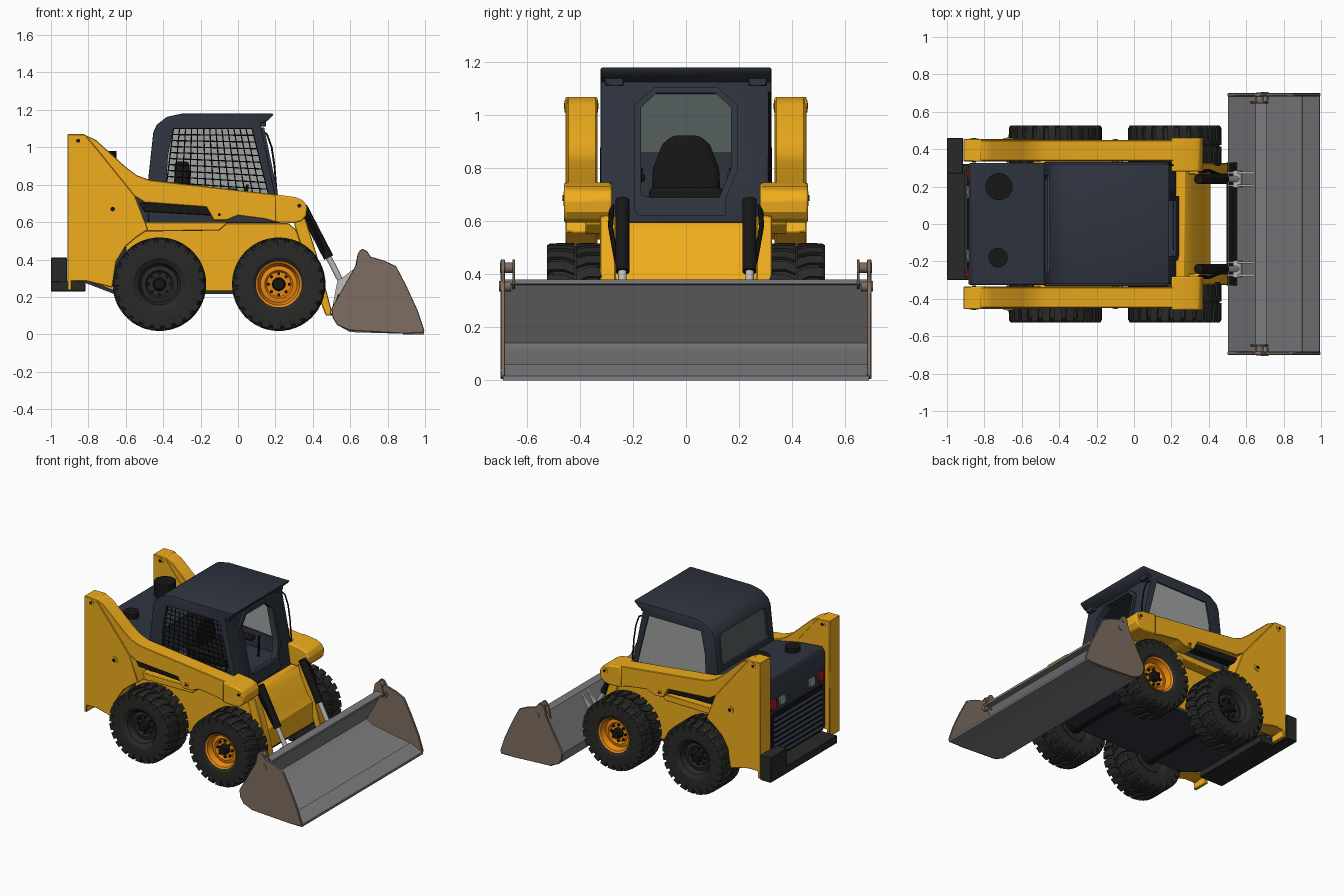
import bpy, bmesh, math
from mathutils import Vector

if "Cube" in bpy.data.objects:
    bpy.data.objects.remove(bpy.data.objects["Cube"])

def mat(name, r, g, b):
    m = bpy.data.materials.new(name)
    m.diffuse_color = (r, g, b, 1)
    m.use_nodes = True
    m.node_tree.nodes["Principled BSDF"].inputs["Base Color"].default_value = m.diffuse_color
    return m

YEL = mat("yellow", 0.87, 0.42, 0.012)
NAVY = mat("navy", 0.028, 0.034, 0.05)
BLACK = mat("black", 0.008, 0.008, 0.008)
RUB = mat("rubber", 0.022, 0.022, 0.02)
ORG = mat("orange", 0.85, 0.25, 0.005)
BRN = mat("brown", 0.21, 0.155, 0.12)
STEEL = mat("steel", 0.2, 0.2, 0.21)
CHROME = mat("chrome", 0.5, 0.5, 0.5)
GLASS = mat("glass", 0.35, 0.36, 0.36)
TINT = mat("tinted_glass", 0.1, 0.13, 0.125)
RED = mat("red", 0.5, 0.01, 0.01)

def finish(name, bm, m, bevel=0):
    bmesh.ops.recalc_face_normals(bm, faces=bm.faces)
    me = bpy.data.meshes.new(name)
    bm.to_mesh(me)
    bm.free()
    me.materials.append(m)
    o = bpy.data.objects.new(name, me)
    bpy.context.collection.objects.link(o)
    if bevel:
        b = o.modifiers.new("bevel", 'BEVEL')
        b.width, b.segments, b.angle_limit = bevel, (1 if bevel < .005 else 2), math.radians(35)
    return o

def prism(name, pts, a, b, m, axis='y', bevel=0):
    """Extrude an (x,z) profile along y, or a (y,z) profile along x."""
    bm = bmesh.new()
    put = (lambda p, d: (p[0], d, p[1])) if axis == 'y' else (lambda p, d: (d, p[0], p[1]))
    lo, hi = [[bm.verts.new(put(p, d)) for p in pts] for d in (a, b)]
    n = len(pts)
    bm.faces.new(lo)
    bm.faces.new(hi)
    for i in range(n):
        bm.faces.new((lo[i], lo[(i + 1) % n], hi[(i + 1) % n], hi[i]))
    return finish(name, bm, m, bevel)

def box(name, x0, x1, y0, y1, z0, z1, m, bevel=0):
    return prism(name, [(x0, z0), (x1, z0), (x1, z1), (x0, z1)], y0, y1, m, 'y', bevel)

def rods(name, segs, r, m, n=16):
    """One object made of cylinders between point pairs."""
    bm = bmesh.new()
    for p, q in segs:
        p, q = Vector(p), Vector(q)
        M = (q - p).to_track_quat('Z', 'Y').to_matrix().to_4x4()
        M.translation = (p + q) / 2
        bmesh.ops.create_cone(bm, cap_ends=True, segments=n, radius1=r, radius2=r,
                              depth=(q - p).length, matrix=M)
    return finish(name, bm, m)

def lathe(name, prof, c, s, m, n=48):
    """Spin an (r, y) profile round the y axis at c; s flips it for the other side."""
    bm = bmesh.new()
    vs = [bm.verts.new((c[0] + r, c[1] + s * y, c[2])) for r, y in prof]
    es = [bm.edges.new(e) for e in zip(vs, vs[1:])]
    bmesh.ops.spin(bm, geom=vs + es, cent=c, axis=(0, 1, 0), angle=2 * math.pi, steps=n)
    bmesh.ops.remove_doubles(bm, verts=bm.verts, dist=1e-5)
    return finish(name, bm, m)

def cut(o, *cutters):
    for c in cutters:
        c.hide_render = True
        md = o.modifiers.new("cut", 'BOOLEAN')
        md.object, md.operation, md.solver = c, 'DIFFERENCE', 'EXACT'
    dg = bpy.context.evaluated_depsgraph_get()
    me = bpy.data.meshes.new_from_object(o.evaluated_get(dg))
    o.modifiers.clear()
    o.data = me
    for c in cutters:
        bpy.data.objects.remove(c)

# wheels
def wheel(tag, x, s, rim):
    c = (x, s * 0.4175, 0.268)
    half = [(0.12, 0.085), (0.14, 0.1), (0.2, 0.105), (0.225, 0.1), (0.238, 0.085)]
    lathe(tag + "_tyre", half + [(r, -y) for r, y in reversed(half)], c, s, RUB)
    bm = bmesh.new()
    for i in range(24):
        for k in (1, -1):
            a0 = (i + (0.5 if k < 0 else 0)) * math.pi / 12
            rings = []
            for y, da, ri, ro in ((0.004, 0, .23, .25), (.045, .08, .23, .25),
                                  (.095, .08, .22, .249), (.108, .08, .2, .241)):
                rings.append([bm.verts.new((c[0] + r * math.cos(a0 + da + w), c[1] + k * y,
                              c[2] + r * math.sin(a0 + da + w)))
                              for r, w in ((ri, -.09), (ro, -.085), (ro, .085), (ri, .09))])
            bm.faces.new(rings[0])
            bm.faces.new(rings[-1])
            for p, q in zip(rings, rings[1:]):
                for j in range(4):
                    bm.faces.new((p[j], p[(j + 1) % 4], q[(j + 1) % 4], q[j]))
    finish(tag + "_tread", bm, RUB)
    lathe(tag + "_rim", [(0, .035), (.065, .035), (.075, .05), (.098, .045), (.112, .085), (.123, .092),
                         (.123, 0)], c, s, rim)
    lathe(tag + "_rim_back", [(.123, 0), (.123, -.09), (.11, -.06), (0, -.06)], c, s, RUB)
    lathe(tag + "_hub", [(0, .075), (.026, .075), (.034, .065), (.036, .03)], c, s, BLACK, 24)
    rods(tag + "_bolts", [((x + .056 * math.cos(t), c[1] + s * .03, c[2] + .056 * math.sin(t)),
                           (x + .056 * math.cos(t), c[1] + s * .048, c[2] + .056 * math.sin(t)))
                          for t in [i * math.pi / 4 for i in range(8)]], .009, BLACK, 6)

for s, side in ((1, "left"), (-1, "right")):
    wheel("front_" + side, 0.218, s, ORG)
    wheel("rear_" + side, -0.42, s, RUB)

# chassis, belly and axles
prism("chassis", [(-.87, .3), (-.87, .45), (-.5, .595), (.27, .595), (.31, .56), (.365, .44), (.41, .38), (.41, .23),
                  (-.66, .23), (-.81, .29)], -.31, .31, YEL, bevel=.004)
prism("belly_plate", [(-.83, .28), (-.81, .3), (-.66, .24), (.40, .24), (.40, .215), (-.66, .215)], -.305, .305, NAVY)
rods("axles", [((x, -.36, .268), (x, .36, .268)) for x in (-.42, .218)], .06, BLACK)

# engine hood, grille, lamps, exhausts, bumper
prism("engine_hood", [(-.885, .3), (-.885, .85), (-.865, .885), (-.7, .87), (-.47, .825), (-.47, .59), (-.6, .5),
                      (-.6, .3)], -.325, .325, NAVY, bevel=.008)
box("grille_panel", -.892, -.88, -.29, .29, .3, .63, BLACK)
for i in range(8):
    z = .32 + i * .037
    prism(f"grille_slat_{i}", [(-.905, z), (-.89, z + .018), (-.885, z + .018), (-.885, z)], -.28, .28, NAVY)
for s in (1, -1):
    box("tail_lamp", -.895, -.88, s * .27 - .03, s * .27 + .03, .655, .73, RED, .004)
    box("reverse_lamp", -.895, -.88, s * .17 - .035, s * .17 + .035, .66, .72, GLASS, .004)
rods("air_cleaner", [((-.722, .2, .84), (-.722, .2, .98))], .072, BLACK, 32)
rods("exhaust_pipe", [((-.727, -.18, .84), (-.727, -.18, .905))], .052, BLACK, 32)
box("bumper_shelf", -1, -.815, -.30, .32, .23, .285, RUB, .004)
box("bumper_block", -1, -.913, .27, .46, .23, .41, RUB, .004)

# cab shell
cab = prism("cab", [(-.48, .6), (-.48, .83), (-.453, 1.08), (-.435, 1.12), (-.38, 1.163), (-.3, 1.18), (.19, 1.18),
                    (.185, 1.168), (.155, 1.14), (.12, 1.128), (.2, .74), (.225, .595)], -.322, .322, NAVY, bevel=.006)
win = [(-.385, .78), (-.375, .95), (-.345, 1.1), (.075, 1.1), (.165, .74)]
door = [(-.17, .70), (-.17, 1.03), (-.11, 1.085), (.11, 1.085), (.17, 1.03), (.17, .8), (.125, .69), (-.13, .69)]
rear = [(-.26, .88), (-.26, 1.06), (-.24, 1.08), (.24, 1.08), (.26, 1.06), (.26, .88), (.24, .86), (-.24, .86)]
cut(cab,
    prism("cut_inside", [(-.45, .64), (-.45, .83), (-.425, 1.08), (-.36, 1.13), (.09, 1.13), (.17, .74), (.19, .64)],
          -.295, .295, NAVY),
    prism("cut_windows", win, -.5, .5, NAVY),
    prism("cut_door", door, 0, .5, NAVY, 'x'),
    prism("cut_rear", rear, -.6, -.35, NAVY, 'x'))

# door frame follows the sloping cab front
frame = prism("door_frame", [(-.195, .64), (-.195, 1.04), (-.12, 1.105), (.12, 1.105), (.195, 1.04), (.195, .79),
                             (.15, .69), (.15, .62), (-.17, .62)], 0, .015, NAVY, 'x')
for v in frame.data.vertices:
    v.co.x += .2 - (v.co.z - .74) * .206
cut(frame, prism("cut_door", door, 0, .5, NAVY, 'x'))

# glazing and window guard
prism("left_window", win, .305, .312, GLASS)
pane = prism("rear_window", rear, -.462, -.455, TINT, 'x')
for v in pane.data.vertices:
    v.co.x += (v.co.z - .86) * .11
BL, TL, TR, BR = [Vector(p) for p in ((-.385, .78), (-.345, 1.1), (.075, 1.1), (.165, .74))]
bars = [(BL.lerp(BR, t / 13), TL.lerp(TR, t / 13)) for t in range(14)]
bars += [(BL.lerp(TL, t / 10), BR.lerp(TR, t / 10)) for t in range(11)]
rods("window_guard", [((p.x, -.31, p.y), (q.x, -.31, q.y)) for p, q in bars], .0032, BLACK, 4)
hand = [(.12, .315, 1.09), (.155, .315, 1.07), (.18, .315, 1.0), (.195, .315, .9), (.207, .315, .75), (.19, .315, .74)]
rods("grab_rail", list(zip(hand, hand[1:])), .005, BLACK, 8)
for s in (1, -1):
    box("visor_lamp", .1, .15, s * .27 - .035, s * .27 + .035, 1.11, 1.165, NAVY, .004)

# seat and controls
prism("seat_back", [(-.13, .7), (-.125, .8), (-.09, .89), (-.05, .925), (.05, .925), (.09, .89), (.125, .8), (.13, .7)],
      -.34, -.26, BLACK, 'x', .02)
box("seat_cushion", -.32, -.02, -.14, .14, .66, .73, BLACK, .02)
for s in (1, -1):
    rods("control_lever", [((.03, s * .19, .64), (.05, s * .17, .8))], .008, BLACK, 8)
    box("arm_rest", -.25, 0, s * .18 - .025, s * .18 + .025, .75, .78, BLACK, .008)

# posts, lift arms, links, tilt cylinders
for s, side in ((1, "left"), (-1, "right")):
    def sp(name, pts, a, b, m, bevel=.004):
        return prism(side + "_" + name, pts, s * a, s * b, m, 'y', bevel)
    sp("post", [(-.912, .235), (-.912, 1.07), (-.82, 1.07), (-.76, 1.0), (-.55, .74), (-.48, .56), (-.54, .52),
                (-.6, .47), (-.65, .39), (-.672, .25), (-.815, .285), (-.89, .285), (-.89, .235)], .335, .455, YEL)
    sp("lift_arm", [(-.88, 1.065), (-.82, 1.068), (-.76, 1.04), (-.6, .895), (-.54, .85), (-.47, .825), (.2, .748),
                    (.29, .735), (.29, .6), (.2, .6), (.15, .615), (0, .635), (-.06, .61), (-.13, .61), (-.17, .68),
                    (-.5, .705), (-.62, .78), (-.88, 1.0)], .337, .448, YEL)
    sp("arm_nose", [(.2, .6), (.2, .748), (.31, .733), (.35, .715), (.37, .68), (.365, .635), (.34, .605), (.3, .595)],
       .28, .46, YEL, .008)
    sp("down_leg", [(.29, .62), (.36, .62), (.42, .43), (.5, .13), (.495, .1), (.47, .1), (.45, .15), (.36, .4)],
       .265, .325, YEL)
    sp("fender", [(-.54, .53), (-.5, .55), (-.1, .555), (-.06, .59), (-.06, .6), (-.5, .6)], .30, .38, YEL)
    sp("body_skirt", [(-.48, .595), (.18, .595), (.18, .65), (-.48, .69)], .30, .333, NAVY)
    sp("lift_link", [(-.53, .705), (-.5, .655), (-.15, .635), (-.1, .66), (-.15, .685)], .36, .42, BLACK)
    for x, z, r, y in ((-.855, 1.035, .024, .458), (-.67, .67, .028, .459), (-.1, .64, .018, .452), (.328, .688, .024, .463)):
        rods(side + "_pivot_pin", [((x, s * .333, z), (x, s * y, z))], r, YEL, 20)
        rods(side + "_pin_cap", [((x, s * .33, z), (x, s * (y + .003), z))], r * .45, BLACK, 12)
    y = s * .24
    rods(side + "_cylinder_barrel", [((.345, y, .68), (.485, y, .41))], .027, BLACK)
    rods(side + "_cylinder_hose", [((.35, y + s * .04, .66), (.4, y + s * .045, .58)),
                                   ((.4, y + s * .045, .58), (.46, y + s * .02, .44))], .01, BLACK, 8)
    rods(side + "_cylinder_rod", [((.48, y, .42), (.56, y, .265))], .016, CHROME)
    rods(side + "_rod_eye", [((.553, y - .045, .275), (.553, y + .045, .275))], .024, CHROME)
    for d in (-.04, .028):
        prism(side + "_tilt_bracket", [(.5, .12), (.528, .27), (.56, .305), (.62, .35), (.64, .367), (.51, .138)],
              y + d, y + d + .012, CHROME)
    # bucket ends
    sp("bucket_end", [(.50, .14), (.63, .37), (.64, .43), (.652, .45), (.668, .457), (.69, .445), (.71, .415), (.78, .395),
                      (.845, .365), (.9, .26), (.96, .13), (.997, .02), (.985, .008), (.89, .004), (.6, .02), (.53, .05),
                      (.505, .09)], .683, .70, BRN, .003)
    sp("bucket_ear", [(.62, .33), (.64, .43), (.668, .457), (.69, .445), (.72, .36)], .645, .655, BRN, .002)
    rods(side + "_bucket_pins", [((.672, s * .648, .425), (.672, s * .702, .425)),
                                 ((.70, s * .66, .355), (.70, s * .705, .355))], .02, BRN)

# bucket shell, lip and attach plate
prism("bucket_shell", [(.712, .38), (.712, .364), (.675, .36), (.55, .14), (.6, .108), (.9, .055), (.99, .014), (.99, 0),
                       (.6, .012), (.53, .05), (.503, .13), (.65, .38)], -.684, .684, STEEL)
prism("cutting_edge", [(.9, .06), (.993, .016), (.995, .0), (.88, .0)], -.69, .69, STEEL)
prism("attach_plate", [(.495, .1), (.51, .1), (.55, .21), (.535, .215)], -.33, .33, BLACK)

# smooth curved faces, keep edges sharp
bpy.ops.object.select_all(action='SELECT')
bpy.context.view_layer.objects.active = cab
bpy.ops.object.shade_smooth_by_angle(angle=math.radians(30))
